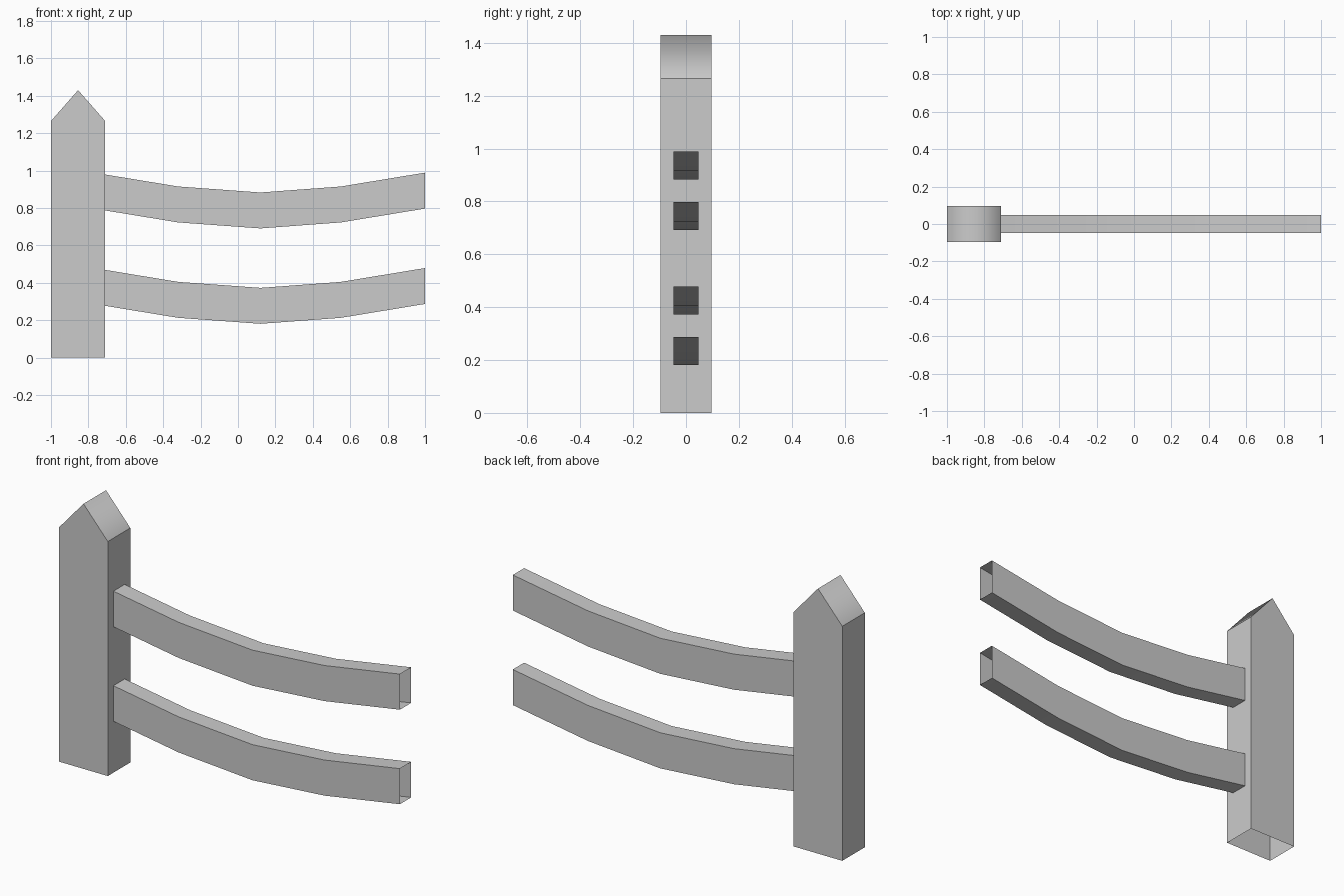
import bpy
import bmesh
import math

cube = bpy.data.objects.get("Cube")
if cube:
    bpy.data.objects.remove(cube, do_unlink=True)

grey = bpy.data.materials.new("plain_grey")
grey.use_nodes = True
colour = (0.6, 0.6, 0.6, 1)
grey.diffuse_color = colour
grey.node_tree.nodes["Principled BSDF"].inputs["Base Color"].default_value = colour


def finish(name, bm):
    bm.normal_update()
    mesh = bpy.data.meshes.new(name)
    bm.to_mesh(mesh)
    bm.free()
    mesh.materials.append(grey)
    obj = bpy.data.objects.new(name, mesh)
    bpy.context.collection.objects.link(obj)
    return obj


def make_post(name, left, right, depth, eave, peak):
    """Pointed plank outline given depth, open underneath."""
    outline = [(left, 0), (right, 0), (right, eave), ((left + right) / 2, peak), (left, eave)]
    bm = bmesh.new()
    front = [bm.verts.new((x, -depth, z)) for x, z in outline]
    back = [bm.verts.new((x, depth, z)) for x, z in outline]
    bm.faces.new(front)
    bm.faces.new(back[::-1])
    # sides and roof; the bottom edge (first pair) stays open
    for i in range(1, len(outline)):
        j = (i + 1) % len(outline)
        face = bm.faces.new((front[i], back[i], back[j], front[j]))
        face.normal_update()
        face.smooth = face.normal.z > 0.3  # soft ridge between the roof slopes
    return finish(name, bm)


def make_rail(name, path, height, depth, drop):
    """Hollow rectangular tube following a sagging path, open at both ends."""
    bm = bmesh.new()
    rings = []
    for x, z in path:
        z -= drop
        section = [(-depth, z), (depth, z), (depth, z + height), (-depth, z + height)]
        rings.append([bm.verts.new((x, y, h)) for y, h in section])
    for a, b in zip(rings, rings[1:]):
        for i in range(4):
            j = (i + 1) % 4
            bm.faces.new((a[i], a[j], b[j], b[i]))
    bmesh.ops.recalc_face_normals(bm, faces=bm.faces)
    rail = finish(name, bm)
    bpy.ops.object.select_all(action="DESELECT")
    rail.select_set(True)
    bpy.context.view_layer.objects.active = rail
    bpy.ops.object.shade_smooth_by_angle(angle=math.radians(30))
    return rail


make_post("post", -1, -0.71, 0.096, 1.265, 1.43)

# Underside of the upper rail, from the post to the free end
sag = [(-0.71, 0.787), (-0.32, 0.723), (0.12, 0.691), (0.55, 0.723), (1, 0.797)]
make_rail("upper_rail", sag, 0.192, 0.048, 0)
make_rail("lower_rail", sag, 0.192, 0.048, 0.51)
